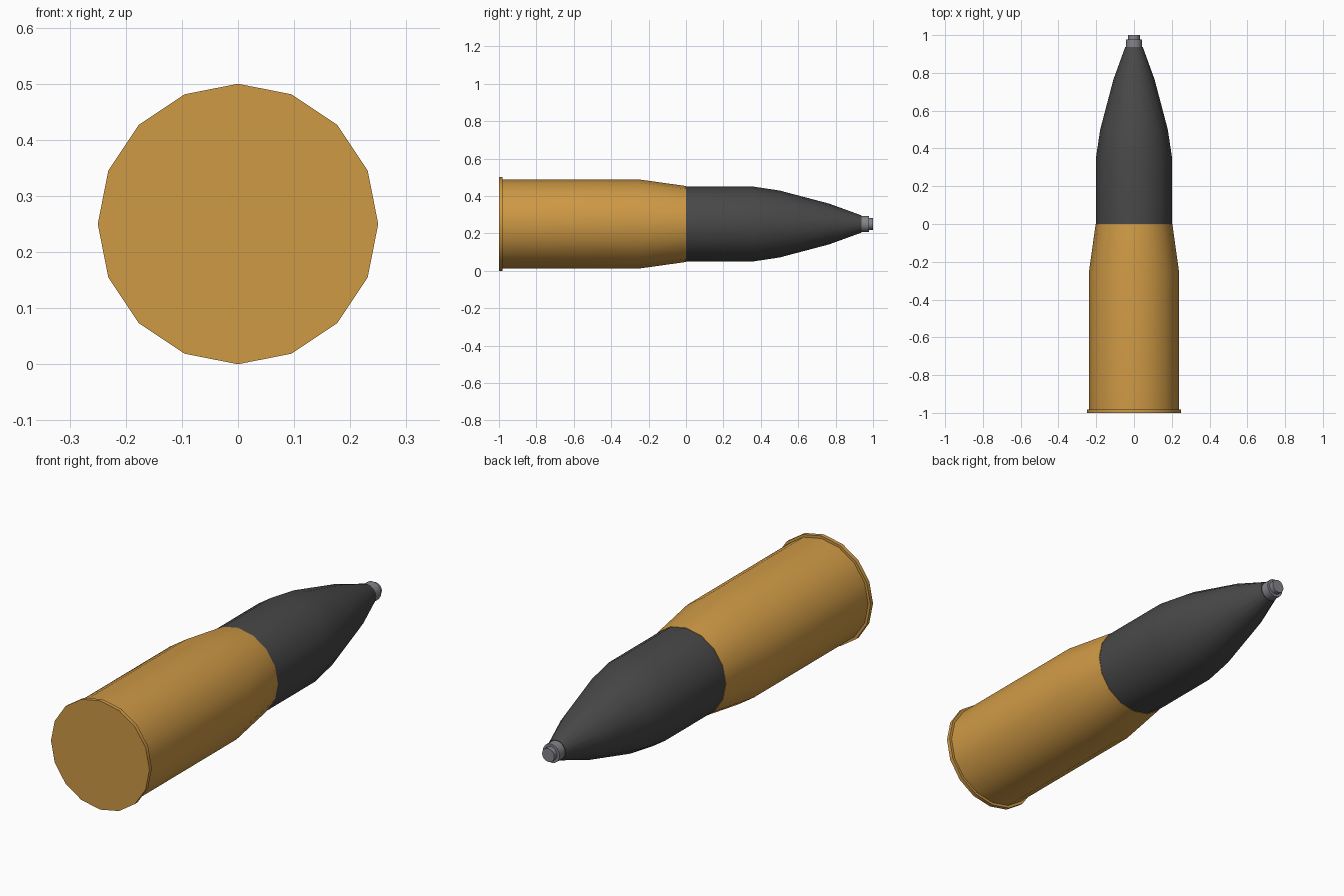
import bpy, bmesh, math

if "Cube" in bpy.data.objects:
    bpy.data.objects.remove(bpy.data.objects["Cube"])

SIDES = 16
AXIS_Z = 0.25


def material(name, rgb):
    m = bpy.data.materials.new(name)
    m.diffuse_color = (*rgb, 1)
    m.use_nodes = True
    m.node_tree.nodes["Principled BSDF"].inputs["Base Color"].default_value = m.diffuse_color
    return m


def lathe(name, profile, mat):
    """Revolve (y, radius) points around the long axis and cap both ends."""
    bm = bmesh.new()
    rings = []
    for y, r in profile:
        ring = []
        for i in range(SIDES):
            a = 2 * math.pi * i / SIDES
            ring.append(bm.verts.new((r * math.cos(a), y, AXIS_Z + r * math.sin(a))))
        rings.append(ring)
    for a, b in zip(rings, rings[1:]):
        for i in range(SIDES):
            j = (i + 1) % SIDES
            bm.faces.new((a[i], a[j], b[j], b[i]))
    bm.faces.new(rings[0])
    bm.faces.new(rings[-1])
    bmesh.ops.recalc_face_normals(bm, faces=bm.faces)
    me = bpy.data.meshes.new(name)
    bm.to_mesh(me)
    bm.free()
    me.materials.append(mat)
    ob = bpy.data.objects.new(name, me)
    bpy.context.collection.objects.link(ob)
    bpy.ops.object.select_all(action='DESELECT')
    ob.select_set(True)
    bpy.context.view_layer.objects.active = ob
    bpy.ops.object.shade_smooth_by_angle(angle=math.radians(35))
    return ob


brass = material("brass", (0.62, 0.32, 0.06))
dark = material("dark_grey", (0.065, 0.065, 0.065))
steel = material("steel", (0.23, 0.23, 0.26))

# Cartridge case with rim and tapered shoulder
lathe("case", [(-1, 0.25), (-0.982, 0.25), (-0.982, 0.238),
               (-0.25, 0.238), (0, 0.203)], brass)
# Projectile body with curved nose
lathe("projectile", [(0, 0.201), (0.353, 0.201), (0.50, 0.179),
                     (0.765, 0.109), (0.938, 0.046)], dark)
# Stepped fuze tip
lathe("fuze", [(0.938, 0.043), (0.978, 0.043), (0.978, 0.031), (1, 0.031)], steel)
